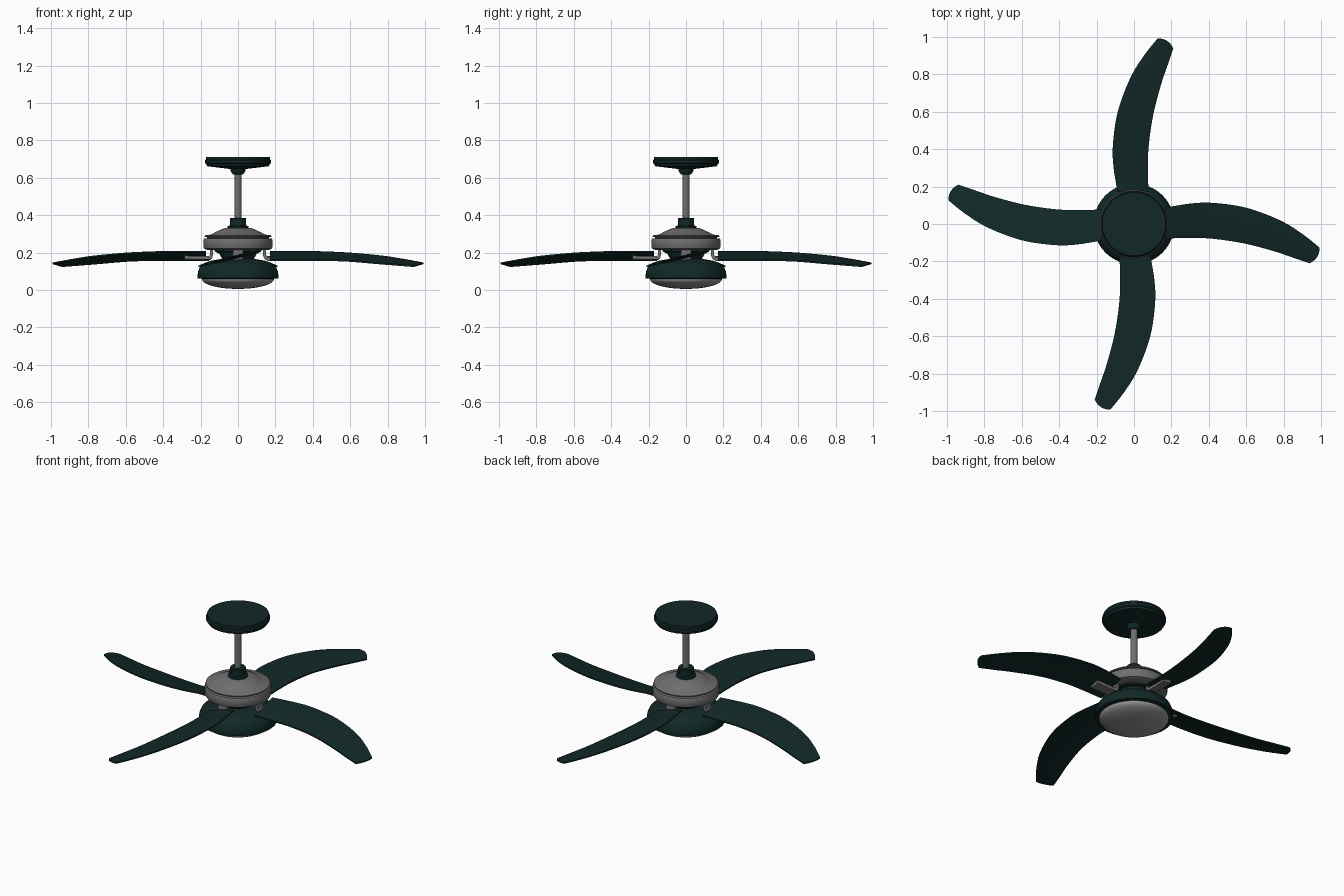
import bpy, bmesh, math
from mathutils import Matrix

if "Cube" in bpy.data.objects:
    bpy.data.objects.remove(bpy.data.objects["Cube"])


def material(name, rgb):
    m = bpy.data.materials.new(name)
    m.diffuse_color = (*rgb, 1)
    m.use_nodes = True
    m.node_tree.nodes["Principled BSDF"].inputs["Base Color"].default_value = m.diffuse_color
    return m


GREEN = material("dark green", (0.0055, 0.021, 0.020))
METAL = material("grey metal", (0.16, 0.16, 0.165))
GLASS = material("frosted glass", (0.30, 0.30, 0.30))


def finish(bm, name, mat, angle=35):
    bmesh.ops.remove_doubles(bm, verts=bm.verts, dist=1e-5)
    bmesh.ops.recalc_face_normals(bm, faces=bm.faces)
    me = bpy.data.meshes.new(name)
    bm.to_mesh(me)
    bm.free()
    me.materials.append(mat)
    ob = bpy.data.objects.new(name, me)
    bpy.context.collection.objects.link(ob)
    bpy.ops.object.select_all(action='DESELECT')
    ob.select_set(True)
    bpy.context.view_layer.objects.active = ob
    bpy.ops.object.shade_smooth_by_angle(angle=math.radians(angle))
    return ob


def lathe(name, profile, mat, steps=64):
    """Spin an (r, z) profile around the z axis."""
    bm = bmesh.new()
    vs = [bm.verts.new((r, 0, z)) for r, z in profile]
    es = [bm.edges.new(p) for p in zip(vs, vs[1:])]
    bmesh.ops.spin(bm, geom=vs + es, cent=(0, 0, 0), axis=(0, 0, 1),
                   angle=2 * math.pi, steps=steps)
    return finish(bm, name, mat)


def catmull(rows, sub):
    """Smoothly resample rows of numbers."""
    out = []
    for i in range(len(rows) - 1):
        a, b, c, d = (rows[max(0, min(len(rows) - 1, i + k))] for k in (-1, 0, 1, 2))
        for s in range(sub):
            t = s / sub
            out.append([0.5 * (2 * q + (r - p) * t + (2 * p - 5 * q + 4 * r - s4) * t * t
                               + (3 * q - p - 3 * r + s4) * t ** 3)
                        for p, q, r, s4 in zip(a, b, c, d)])
    return out + [list(rows[-1])]


# Ceiling canopy, ball joint, rod, coupler
lathe("ceiling_canopy", [(0, .71), (.17, .71), (.171, .698), (.176, .693), (.176, .678),
                         (.169, .674), (.166, .662), (.11, .655), (.04, .647), (0, .647)], GREEN)
lathe("hanger_ball", [(.04, .65), (.039, .638), (.033, .625), (.024, .617), (0, .617)], GREEN, 32)
lathe("down_rod", [(0, .63), (.019, .63), (.019, .37), (0, .37)], METAL, 32)
lathe("rod_coupler", [(0, .386), (.04, .386), (.043, .383), (.043, .345), (.055, .341),
                      (.055, .328), (0, .328)], GREEN, 32)

# Motor housing with groove below the top flange
lathe("motor_housing", [(0, .331), (.07, .331), (.085, .326), (.12, .310), (.145, .296),
                        (.172, .294), (.178, .290), (.178, .284), (.165, .282), (.165, .277),
                        (.180, .275), (.184, .268), (.184, .229), (.180, .221), (.165, .215),
                        (.12, .213), (0, .213)], METAL)
lathe("flywheel", [(0, .215), (.125, .215), (.125, .205), (.10, .203), (0, .203)], GREEN)

# Lower housing and light
lathe("lower_housing", [(.105, .205), (.095, .185), (.085, .168), (.10, .164), (.14, .158),
                        (.18, .145), (.203, .125), (.213, .10), (.216, .082), (.216, .063),
                        (.19, .060), (0, .060)], GREEN)
lathe("light_bowl", [(.192, .063)] + [(.192 * math.cos(a), .058 - .052 * math.sin(a))
      for a in (i * math.pi / 24 for i in range(13))], GLASS)

# Blade stations: leading x, y, trailing x, y, centre z, half pitch height
STATIONS = [(.17, .088, .17, -.078, .187, .023), (.30, .109, .30, -.074, .186, .023),
            (.42, .113, .42, -.079, .186, .022), (.60, .087, .58, -.102, .180, .020),
            (.78, .020, .74, -.143, .165, .018), (.90, -.053, .85, -.180, .151, .013),
            (.992, -.126, .940, -.210, .139, .008)]


def blade(name, turn):
    bm = bmesh.new()
    rows = catmull(STATIONS, 6)
    grid, n = [], 8
    for i, (xa, ya, xb, yb, z, h) in enumerate(rows):
        bulge = .014 if i == len(rows) - 1 else 0
        line = []
        for j in range(n + 1):
            t = j / n
            k = 4 * t * (1 - t)
            line.append(bm.verts.new((xa + (xb - xa) * t + bulge * k,
                                      ya + (yb - ya) * t - bulge * k * .5,
                                      z + h * (1 - 2 * t) + .004 * k)))
        grid.append(line)
    for a, b in zip(grid, grid[1:]):
        for j in range(n):
            bm.faces.new((a[j], b[j], b[j + 1], a[j + 1]))
    geom = bmesh.ops.extrude_face_region(bm, geom=bm.faces[:])
    for v in geom["geom"]:
        if isinstance(v, bmesh.types.BMVert):
            v.co.z -= .008
    bm.transform(Matrix.Rotation(turn, 4, 'Z'))
    finish(bm, name, GREEN)


def bracket(name, turn):
    """Bent metal arm: drops from the motor and runs out under the blade."""
    path = [(.142, .222), (.142, .188), (.146, .175), (.156, .169), (.20, .169), (.285, .171)]
    bm = bmesh.new()
    rings = []
    for i, (x, z) in enumerate(path):
        x0, z0 = path[max(i - 1, 0)]
        x1, z1 = path[min(i + 1, len(path) - 1)]
        length = math.hypot(x1 - x0, z1 - z0)
        nx, nz = -(z1 - z0) / length * .009, (x1 - x0) / length * .009
        w = .028
        pitch = .13 if i > 2 else 0
        rings.append([bm.verts.new((x + s * nx, y, z + s * nz + pitch * y))
                      for s, y in ((1, w), (1, -w), (-1, -w), (-1, w))])
    for a, b in zip(rings, rings[1:]):
        for j in range(4):
            bm.faces.new((a[j], a[(j + 1) % 4], b[(j + 1) % 4], b[j]))
    bm.faces.new(rings[0])
    bm.faces.new(rings[-1])
    bm.transform(Matrix.Rotation(turn, 4, 'Z'))
    finish(bm, name, METAL)


for i in range(4):
    blade(f"blade_{i + 1}", i * math.pi / 2)
    bracket(f"blade_bracket_{i + 1}", i * math.pi / 2)
